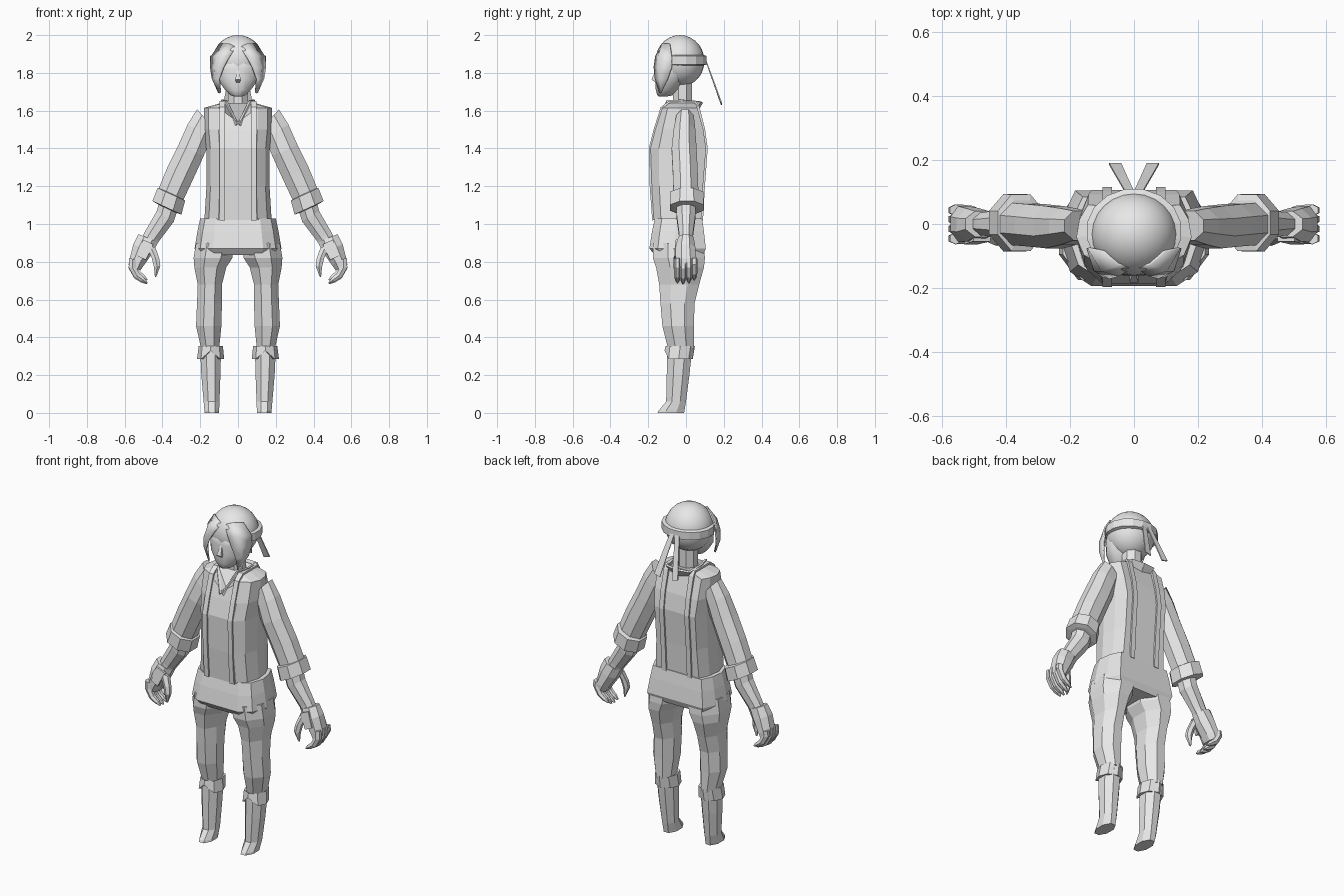
import bpy, bmesh, math
from mathutils import Vector

grey = bpy.data.materials.new("plain grey")
grey.diffuse_color = (0.8, 0.8, 0.8, 1)


def finish(name, bm, mirror=False, thick=0, smooth=False):
    bmesh.ops.recalc_face_normals(bm, faces=bm.faces)
    me = bpy.data.meshes.new(name)
    bm.to_mesh(me)
    bm.free()
    me.materials.append(grey)
    for p in me.polygons:
        p.use_smooth = smooth
    ob = bpy.data.objects.new(name, me)
    bpy.context.collection.objects.link(ob)
    if thick:
        s = ob.modifiers.new("Thickness", 'SOLIDIFY')
        s.thickness, s.offset = thick, 0
    if mirror:
        ob.modifiers.new("Mirror", 'MIRROR')
    return ob


def loft(name, rings, mirror=False, smooth=False):
    """Closed skin through rings of equal point count."""
    bm = bmesh.new()
    vs = [[bm.verts.new(p) for p in r] for r in rings]
    n = len(vs[0])
    for a, b in zip(vs, vs[1:]):
        for i in range(n):
            j = (i + 1) % n
            bm.faces.new((a[i], a[j], b[j], b[i]))
    bm.faces.new(vs[0])
    bm.faces.new(vs[-1])
    return finish(name, bm, mirror, 0, smooth)


def ring(x, y, z, ru, rv, tilt=0, n=8, flat=True):
    """Polygon ring: ru across (tilted in xz), rv along y."""
    t, ph = math.radians(tilt), (math.pi / n if flat else 0)
    k = 1 / math.cos(math.pi / n) if flat else 1
    u = Vector((math.cos(t), 0, math.sin(t)))
    out = []
    for i in range(n):
        a = 2 * math.pi * i / n + ph
        out.append(Vector((x, y, z)) + u * ru * k * math.cos(a) + Vector((0, rv * k * math.sin(a), 0)))
    return out


def box_ring(z, x0, x1, y0, y1, **kw):
    return ring((x0 + x1) / 2, (y0 + y1) / 2, z, (x1 - x0) / 2, (y1 - y0) / 2, **kw)


def sheet(name, rows, thick, mirror=True, smooth=False):
    """Thin sheet through rows of points."""
    bm = bmesh.new()
    vs = [[bm.verts.new(p) for p in r] for r in rows]
    for a, b in zip(vs, vs[1:]):
        for i in range(len(a) - 1):
            bm.faces.new((a[i], a[i + 1], b[i + 1], b[i]))
    return finish(name, bm, mirror, thick, smooth)


# body cross-section, half outline mirrored
HALF = [(0, -1), (.58, -1), (.87, -.7), (1, -.1), (.95, .5), (.8, 1), (0, 1)]
SECTION = HALF + [(-u, v) for u, v in HALF[-2:0:-1]]


def body_ring(z, hw, y0, y1):
    return [Vector((u * hw, (y0 + y1) / 2 + v * (y1 - y0) / 2, z)) for u, v in SECTION]


# jacket, with the front of the neckline cut down into a V
torso = [body_ring(*r) for r in [
    (1.02, .178, -.17, .08), (1.2, .167, -.182, .09), (1.4, .168, -.188, .106),
    (1.5, .178, -.162, .092), (1.615, .18, -.125, .06), (1.64, .09, -.10, .055)]]
torso[4][0] = Vector((0, -.15, 1.54))
torso[5][0] = Vector((0, -.09, 1.50))
loft("jacket", torso)

# collar
sheet("collar", [
    [(0, .058, 1.60), (0, .085, 1.645)],
    [(.06, .053, 1.61), (.075, .075, 1.648)],
    [(.085, -.02, 1.61), (.085, -.02, 1.658)],
    [(.068, -.10, 1.60), (.062, -.10, 1.655)],
    [(.012, -.15, 1.515), (.004, -.157, 1.53)]], .012)

# straps running up the front, over the shoulder and down the back
path = [(-.173, 1.02), (-.186, 1.2), (-.191, 1.4), (-.165, 1.5), (-.129, 1.615), (-.09, 1.645),
        (.05, 1.645), (.065, 1.62), (.095, 1.5), (.109, 1.4), (.094, 1.2), (.084, 1.02)]
sheet("strap", [[(.069, y, z), (.098, y, z)] for y, z in path], .012)

# trousers
loft("trouser_seat", [body_ring(*r) for r in [
    (1.03, .20, -.165, .085), (.96, .215, -.18, .095), (.87, .23, -.194, .105),
    (.835, .215, -.165, .09)]])
loft("trouser_leg", [box_ring(*r) for r in [
    (.90, .02, .222, -.175, .095), (.82, .03, .235, -.175, .10), (.77, .062, .231, -.158, .095),
    (.68, .085, .213, -.142, .07), (.58, .085, .217, -.135, .045), (.46, .088, .222, -.125, .042),
    (.34, .10, .195, -.095, .042)]], True)

# boots with turned-down cuffs notched at the front
loft("boot", [box_ring(*r) for r in [
    (.33, .09, .20, -.10, .032), (.20, .093, .194, -.102, .018), (.06, .098, .182, -.105, .0),
    (.012, .10, .178, -.145, -.008), (0, .10, .176, -.15, -.01)]], True)
cuff = [box_ring(z, *b, flat=False) for z, b in [
    (.345, (.10, .19, -.09, .03)), (.355, (.08, .208, -.108, .047)), (.285, (.073, .217, -.114, .036)),
    (.285, (.10, .19, -.09, .02))]]
for r in cuff[2:]:
    r[6].z = .33
loft("boot_cuff", cuff, True)

# sleeves and rolled cuffs
loft("sleeve", [ring(*r) for r in [
    (.17, -.005, 1.555, .07, .046, 48), (.205, -.008, 1.49, .072, .057, 32),
    (.248, -.01, 1.39, .073, .066, 24), (.305, -.004, 1.27, .075, .066, 24),
    (.358, 0, 1.15, .072, .066, 25)]], True)
loft("sleeve_cuff", [ring(*r) for r in [
    (.350, .004, 1.160, .065, .07, 25), (.353, .004, 1.157, .080, .088, 25),
    (.376, .004, 1.086, .085, .09, 25), (.378, .004, 1.083, .06, .065, 25)]], True)

# forearm, palm, fingers, thumb
loft("forearm", [ring(*r) for r in [
    (.362, 0, 1.12, .055, .052, 30), (.385, 0, 1.04, .053, .05, 32),
    (.455, 0, .935, .045, .036, 34), (.48, 0, .89, .042, .035, 34)]], True)
loft("palm", [ring(*r) for r in [
    (.475, 0, .925, .056, .04, 22), (.503, -.003, .87, .056, .052, 24),
    (.535, 0, .80, .042, .056, 22), (.545, 0, .765, .03, .054, 20)]], True)
loft("glove_plate", [ring(*r, n=4) for r in [
    (.475, -.046, .905, .03, .008, 25), (.51, -.056, .82, .024, .008, 25)]], True)
for i, (y, drop) in enumerate([(-.045, .005), (-.015, 0), (.015, .005), (.043, .02)]):
    loft("finger_%d" % (i + 1), [ring(*r, n=6) for r in [
        (.557, y, .815, .019, .016, 15), (.559, y, .765 + drop, .02, .016, 0),
        (.535, y, .722 + drop, .017, .015, -35), (.505, y, .70 + drop, .014, .012, -35),
        (.482, y, .683 + drop, .004, .004, -30)]], True)
loft("thumb", [ring(*r, n=6) for r in [
    (.465, -.03, .885, .03, .02, 20), (.437, -.045, .82, .021, .018, 10),
    (.428, -.05, .775, .017, .016, -10), (.436, -.045, .72, .004, .005, -15)]], True)

# neck and head
loft("neck", [box_ring(z, -.052, .052, -.068, .032) for z in (1.5, 1.6, 1.77)])
bm = bmesh.new()
bmesh.ops.create_uvsphere(bm, u_segments=24, v_segments=14, radius=1)
for v in bm.verts:
    v.co = Vector((v.co.x * .135, v.co.y * .13 - .032, v.co.z * .137 + 1.863))
finish("hair_cap", bm, smooth=True)
loft("face", [box_ring(*r, n=12) for r in [
    (1.88, -.11, .11, -.155, .0), (1.82, -.118, .118, -.16, .02), (1.765, -.108, .108, -.163, .0),
    (1.71, -.068, .068, -.16, -.035), (1.682, -.04, .04, -.152, -.07),
    (1.675, -.02, .02, -.145, -.10)]], smooth=True)
loft("nose", [ring(0, -.15, 1.82, .005, .008, n=4), ring(0, -.165, 1.765, .014, .018, n=4),
              ring(0, -.155, 1.75, .01, .008, n=4)])

# long fringe locks on either side of the face
sheet("fringe_lock", [
    [(.008, -.135, 1.935), (.05, -.125, 1.955), (.095, -.085, 1.953)],
    [(.045, -.160, 1.885), (.10, -.145, 1.89), (.142, -.075, 1.885)],
    [(.075, -.168, 1.83), (.122, -.145, 1.83), (.145, -.075, 1.83)],
    [(.097, -.162, 1.77), (.125, -.140, 1.77), (.135, -.095, 1.77)],
    [(.092, -.140, 1.695), (.097, -.135, 1.693), (.102, -.130, 1.695)]], .008, smooth=True)

# headband with two trailing ends
loft("headband", [ring(0, -.022, z, rx, ry, n=16) for z, rx, ry in [
    (1.84, .13, .115), (1.845, .147, .131), (1.89, .147, .131), (1.895, .13, .115)]])
sheet("headband_tail", [
    [(.002, .105, 1.865), (.03, .105, 1.865)],
    [(.022, .148, 1.745), (.055, .148, 1.75)],
    [(.04, .188, 1.63), (.078, .188, 1.64)]], .006)
